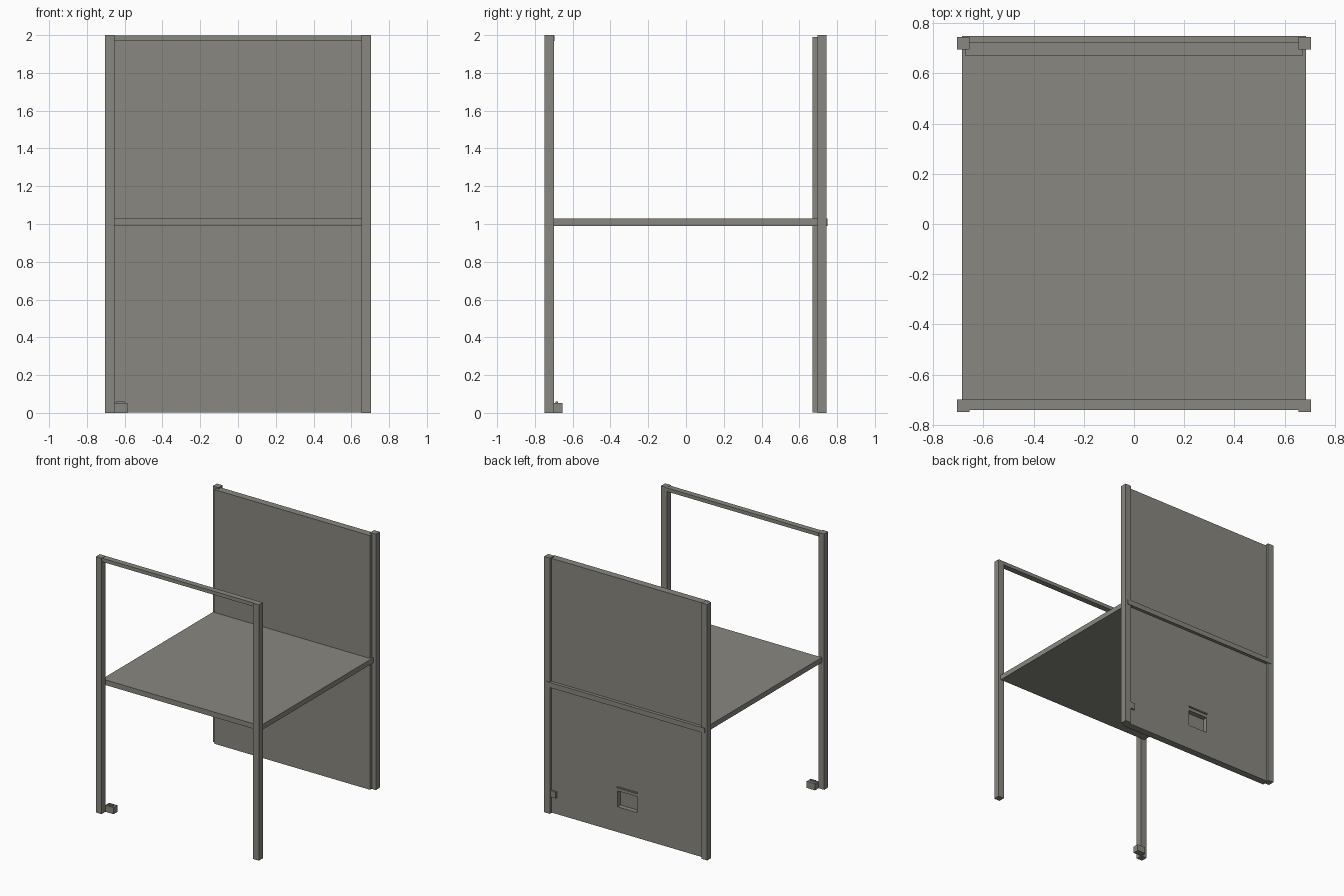
import bpy

if "Cube" in bpy.data.objects:
    bpy.data.objects.remove(bpy.data.objects["Cube"])

grey = bpy.data.materials.new("warm grey")
grey.diffuse_color = (0.25, 0.242, 0.215, 1)
grey.use_nodes = True
grey.node_tree.nodes["Principled BSDF"].inputs["Base Color"].default_value = grey.diffuse_color


def box(name, x, y, z):
    """Box from (low, high) ranges on each axis."""
    bpy.ops.mesh.primitive_cube_add(
        size=1, location=[(a + b) / 2 for a, b in (x, y, z)])
    ob = bpy.context.object
    ob.name = name
    ob.scale = [b - a for a, b in (x, y, z)]
    bpy.ops.object.transform_apply(location=False, rotation=False, scale=True)
    ob.data.materials.append(grey)
    return ob


# Four corner posts
for side, x in (("left", (-0.705, -0.655)), ("right", (0.655, 0.705))):
    box("front_post_" + side, x, (-0.75, -0.70), (0, 2))
    box("back_post_" + side, x, (0.695, 0.745), (0, 2))

# Top rail joining the front posts
box("front_top_rail", (-0.66, 0.66), (-0.742, -0.697), (1.97, 1.998))

# Shelf, running through the back panel to show as a bar behind it
box("shelf", (-0.685, 0.685), (-0.70, 0.75), (0.99, 1.03))

# Back panel with a recessed socket
panel = box("back_panel", (-0.672, 0.672), (0.67, 0.725), (0.003, 1.99))
cutter = box("socket_cutter", (-0.085, 0.085), (0.687, 0.80), (0.20, 0.325))
cutter.hide_render = True
cutter.hide_set(True)
cut = panel.modifiers.new("socket", 'BOOLEAN')
cut.operation = 'DIFFERENCE'
cut.solver = 'EXACT'
cut.object = cutter

# Thin ledge above the socket and a small catch beside the post
box("socket_ledge", (-0.088, 0.088), (0.72, 0.733), (0.35, 0.36))
box("panel_catch", (0.61, 0.657), (0.72, 0.738), (0.13, 0.18))

# Small block with a raised tab at the foot of the left front post
box("foot_block", (-0.657, -0.585), (-0.702, -0.655), (0, 0.052))
box("foot_block_tab", (-0.645, -0.60), (-0.692, -0.677), (0.05, 0.06))
